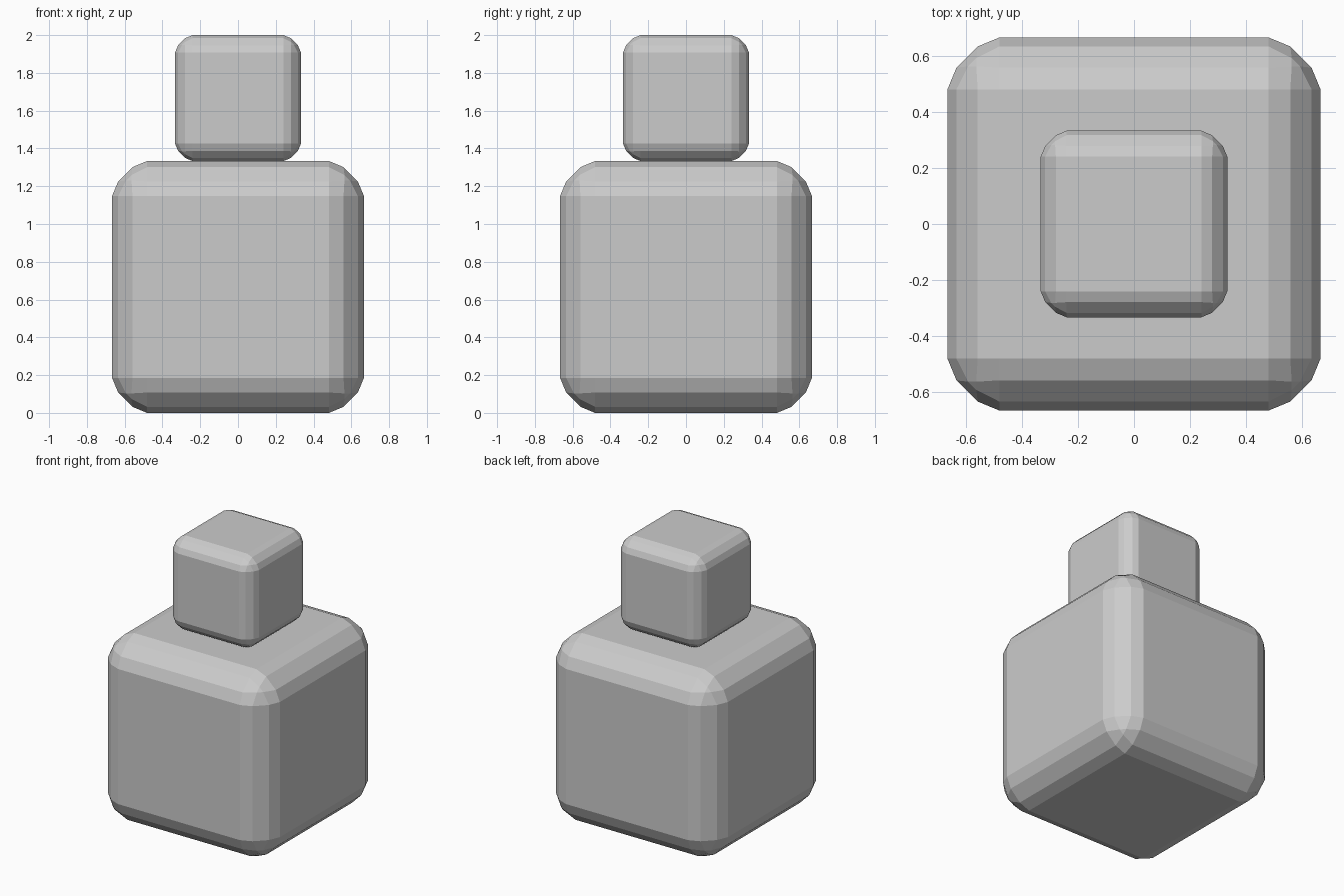
import bpy

# Remove the default cube
old = bpy.data.objects.get("Cube")
if old:
    bpy.data.objects.remove(old, do_unlink=True)

# One plain grey for everything
grey = bpy.data.materials.new("plain_grey")
grey.use_nodes = True
colour = (0.6, 0.6, 0.6, 1)
grey.diffuse_color = colour
grey.node_tree.nodes["Principled BSDF"].inputs["Base Color"].default_value = colour


def rounded_block(name, size, base):
    """Cube with chamfered edges, chamfered again to round them."""
    bpy.ops.mesh.primitive_cube_add(size=size, location=(0, 0, base + size / 2))
    block = bpy.context.object
    block.name = name
    block.data.materials.append(grey)
    for label, ratio in (("chamfer", 0.105), ("soften", 0.034)):
        bevel = block.modifiers.new(label, "BEVEL")
        bevel.width = size * ratio
        bevel.segments = 1
        bevel.limit_method = "NONE"
    return block


# Large body with a half-size head standing on it
body_size = 4 / 3
rounded_block("body", body_size, 0)
rounded_block("head", body_size / 2, body_size)
